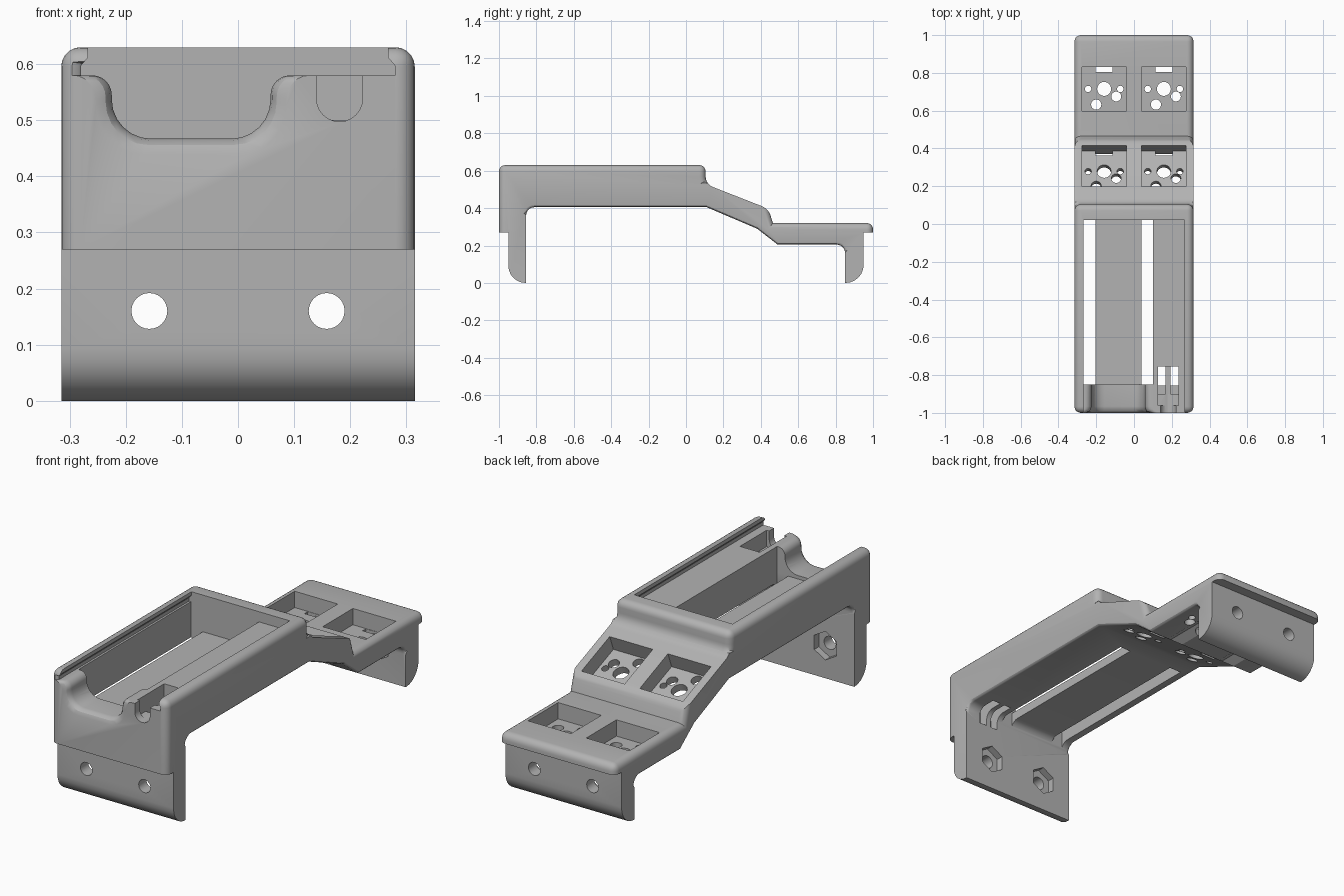
import bpy, bmesh
from math import sin, cos, pi, radians
from mathutils import Matrix, Vector

cube = bpy.data.objects.get("Cube")
if cube:
    bpy.data.objects.remove(cube, do_unlink=True)

grey = bpy.data.materials.new("mid_grey")
grey.use_nodes = True
colour = (0.45, 0.45, 0.45, 1)
grey.diffuse_color = colour
grey.node_tree.nodes["Principled BSDF"].inputs["Base Color"].default_value = colour

HALF = 0.315
SIDE = Matrix(((0, 0, 1, 0), (1, 0, 0, 0), (0, 1, 0, 0), (0, 0, 0, 1)))  # outline in y, z
FRONT = Matrix.Rotation(pi / 2, 4, 'X')                                  # outline in x, z


def circle(cx, cy, r, n=24):
    return [(cx + r * cos(pi / 2 + 2 * pi * i / n), cy + r * sin(pi / 2 + 2 * pi * i / n))
            for i in range(n)]


def rect(x0, x1, y0, y1):
    return [(x0, y0), (x1, y0), (x1, y1), (x0, y1)]


def rounded(corners, steps=6):
    """Outline from (a, b, radius) corners, with arcs where radius > 0."""
    out = []
    for i, (a, b, r) in enumerate(corners):
        p = Vector((a, b))
        if not r:
            out.append((a, b))
            continue
        u = (Vector(corners[i - 1][:2]) - p).normalized()
        v = (Vector(corners[(i + 1) % len(corners)][:2]) - p).normalized()
        half = u.angle(v) / 2
        centre = p + (u + v).normalized() * (r / sin(half))
        start = p + u * (r / (sin(half) / cos(half))) - centre
        end = p + v * (r / (sin(half) / cos(half))) - centre
        total = start.angle(end)
        for k in range(steps + 1):
            t = k / steps
            q = (start * sin((1 - t) * total) + end * sin(t * total)) / sin(total)
            out.append(tuple(centre + q))
    return out


def loft(name, sections, matrix):
    """Solid through equal-sized outlines, given as (outline, depth)."""
    bm = bmesh.new()
    rings = [[bm.verts.new(matrix @ Vector((a, b, d))) for a, b in pts] for pts, d in sections]
    n = len(rings[0])
    bm.faces.new(rings[0])
    bm.faces.new(rings[-1])
    for low, high in zip(rings, rings[1:]):
        for i in range(n):
            bm.faces.new((low[i], low[(i + 1) % n], high[(i + 1) % n], high[i]))
    bmesh.ops.recalc_face_normals(bm, faces=bm.faces)
    mesh = bpy.data.meshes.new(name)
    bm.to_mesh(mesh)
    bm.free()
    obj = bpy.data.objects.new(name, mesh)
    bpy.context.collection.objects.link(obj)
    return obj


def cut(outline, d0, d1, matrix=Matrix()):
    carve(loft("cutter", [(outline, d0), (outline, d1)], matrix))


def carve(cutter):
    mod = body.modifiers.new("cut", 'BOOLEAN')
    mod.operation, mod.solver, mod.object = 'DIFFERENCE', 'EXACT', cutter
    bpy.context.view_layer.objects.active = body
    bpy.ops.object.modifier_apply(modifier=mod.name)
    bpy.data.objects.remove(cutter, do_unlink=True)


# Body: stepped bridge profile with two legs
upper = [(-1, .27, 0), (-1, .63, 0), (.105, .63, 0), (.105, .528, .06),
         (.44, .397, 0), (.465, .32, 0), (1, .32, 0), (1, .27, 0)]
lower = [(.85, .205, .045), (.49, .205, 0), (.38, .29, 0), (.11, .405, 0), (-.855, .405, .045)]
profile = rounded(upper + [(.95, .27, 0), (.95, 0, .097), (.85, 0, 0)] + lower
                  + [(-.855, 0, 0), (-.95, 0, .092), (-.95, .27, 0)])
body = loft("bracket_body", [(profile, -HALF), (profile, HALF)], SIDE)

# Rounded outer edges, then softer lower edges
bm = bmesh.new()
bm.from_mesh(body.data)
convex = [upper[i][:2] for i in (1, 2, 4, 6)]


def is_upper(v):
    y, z = v.co.y, v.co.z
    if z < .269 or abs(y) > 1.001:
        return False
    top = .5 if y < .12 else .63 - .62 * y if y < .4 else .31
    return abs(y) > .99 or z > top


def is_lower(v):
    return abs(v.co.y) < .8551 and .1 < v.co.z < .41 and not is_upper(v)


def side_edge(e):
    return abs(e.verts[0].co.x - e.verts[1].co.x) < 1e-5


top_edges = [e for e in bm.edges if side_edge(e) and all(is_upper(v) for v in e.verts)]
top_edges += [e for e in bm.edges if not side_edge(e) and any(
    abs(e.verts[0].co.y - y) + abs(e.verts[0].co.z - z) < 1e-4 for y, z in convex)]
low_edges = [e for e in bm.edges if side_edge(e) and all(is_lower(v) for v in e.verts)]
for edges, size, segs in ((top_edges, .034, 5), (low_edges, .014, 3)):
    bmesh.ops.bevel(bm, geom=edges, offset=size, segments=segs, profile=.5,
                    affect='EDGES', clamp_overlap=False)
bmesh.ops.recalc_face_normals(bm, faces=bm.faces)
bm.to_mesh(body.data)
bm.free()

# Sliding lid channel with undercut rails
cut([(-.28, .58), (.28, .58), (.28, .597), (.267, .612), (.267, .7),
     (-.267, .7), (-.267, .612), (-.28, .597)], -.02, 1.1, FRONT)

# Main tray and its two floor slots
cut(rect(-.27, .10, -.85, .02), .45, .6)
for x0, x1 in ((-.27, -.205), (.04, .10)):
    cut(rect(x0, x1, -.85, .02), .3, .5)

# Wide front notch, flared towards the front face
notch = rounded([(-.27, .6, 0), (-.27, .58, 0), (-.225, .58, .035), (-.225, .467, .07),
                 (.058, .467, .07), (.058, .58, .035), (.103, .58, 0), (.103, .6, 0)])


def grown(d):
    return [(-.083 + (x + .083) * (1 + d / .142), .58 + (z - .58) * (1 + d / .113))
            for x, z in notch]


carve(loft("cutter", [(grown(d), y) for d, y in
                      ((0, .8), (0, .965), (.003, .98), (.011, .992), (.03, 1.001), (.03, 1.05))],
           FRONT))

# Cable notch, pocket and strap slots
cut(rounded([(.14, .6, 0), (.14, .4975, .0408), (.222, .4975, .0408), (.222, .6, 0)]),
    .9, 1.1, FRONT)
cut(rect(.128, .236, -.962, -.755), .5, .6)
for x0, x1 in ((.128, .167), (.192, .236)):
    cut(rect(x0, x1, -.9, -.755), .33, .55)

# Bolt holes with hexagonal nut pockets inside each leg
for x in (-.158, .158):
    cut(circle(x, .16, .032), -1.2, 1.2, FRONT)
    cut(circle(x, .16, .07, 6), -.89, .89, FRONT)

# Square sockets on the slope and the rear deck
slope = Matrix.Translation((0, .308, .449)) @ Matrix.Rotation(radians(-21.4), 4, 'X')
deck = Matrix.Translation((0, .715, .32))
for frame in (slope, deck):
    for x in (-.158, .158):
        m = frame @ Matrix.Translation((x, 0, 0))
        cut(rect(-.117, .117, -.117, .117), -.08, .08, m)
        cut(rect(-.045, .045, .09, .115), -.2, -.05, m)
        for cx, cy, r in ((0, 0, .037), (-.085, 0, .017), (.085, 0, .017),
                          (.064, -.04, .026), (-.042, -.083, .027)):
            cut(circle(cx, cy, r), -.2, -.05, m)

# Finish
body.data.materials.clear()
body.data.materials.append(grey)
for p in body.data.polygons:
    p.material_index = 0
bpy.ops.object.select_all(action='DESELECT')
body.select_set(True)
bpy.context.view_layer.objects.active = body
bpy.ops.object.shade_smooth_by_angle(angle=radians(30))
